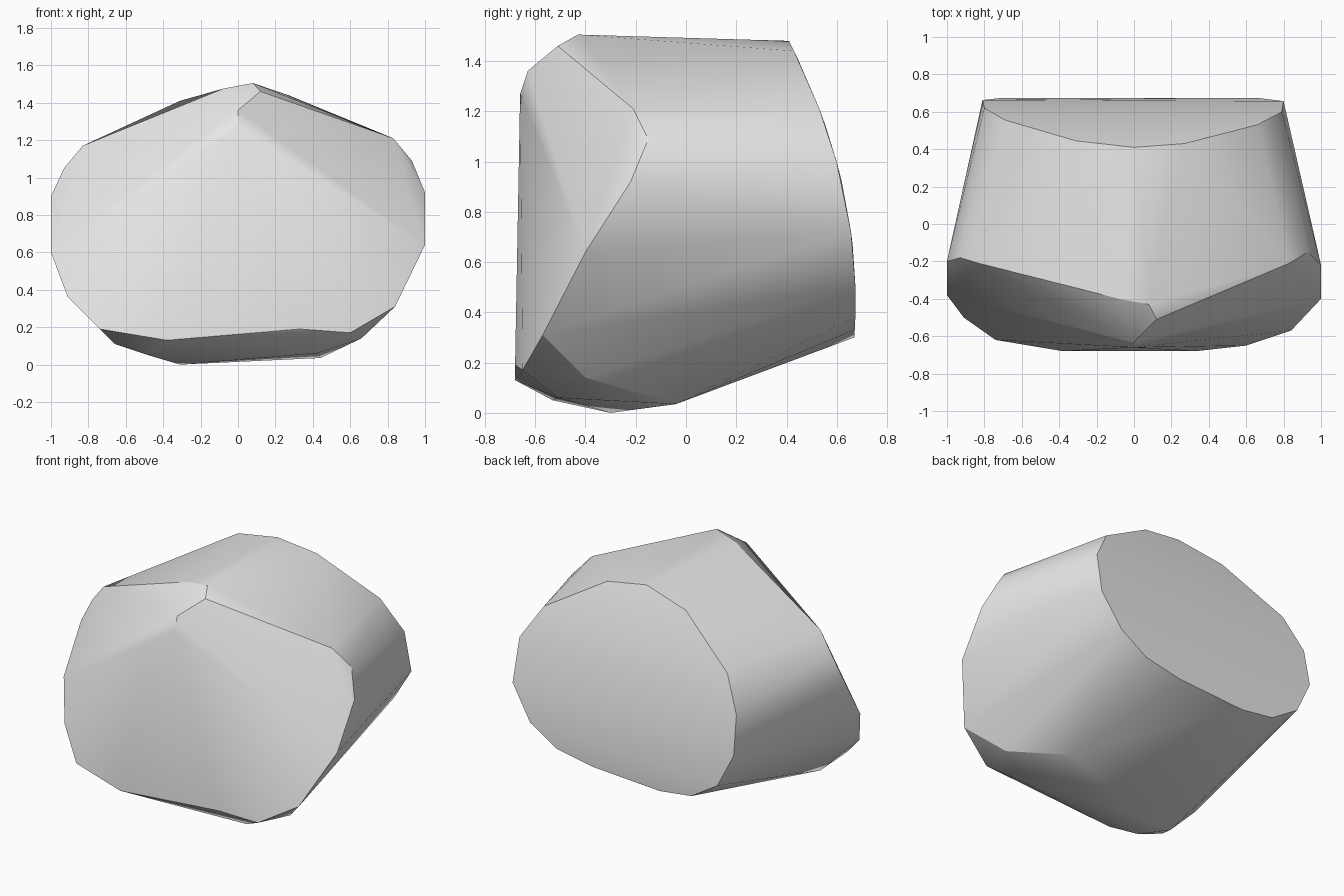
import bpy
import bmesh
import math

default_cube = bpy.data.objects.get("Cube")
if default_cube:
    bpy.data.objects.remove(default_cube, do_unlink=True)


def make_material(name, value):
    """Plain grey material used in both viewport and render."""
    material = bpy.data.materials.new(name)
    material.use_nodes = True
    colour = (value, value, value, 1)
    material.diffuse_color = colour
    shader = material.node_tree.nodes["Principled BSDF"]
    shader.inputs["Base Color"].default_value = colour
    return material


def bowed_back(outline):
    """Place an (x, z) outline on the gently bowed rear face."""
    return [(x, .675 - .25 * (z - .45) ** 2, z) for x, z in outline]


def make_boulder(name, points, material, smooth_angle):
    """Wrap a convex skin around the chiselled corners."""
    bm = bmesh.new()
    for point in points:
        bm.verts.new(point)
    hull = bmesh.ops.convex_hull(bm, input=bm.verts)
    spare = set(hull["geom_interior"] + hull["geom_unused"])
    spare_verts = [item for item in spare if isinstance(item, bmesh.types.BMVert)]
    bmesh.ops.delete(bm, geom=spare_verts, context="VERTS")
    bmesh.ops.recalc_face_normals(bm, faces=bm.faces)

    mesh = bpy.data.meshes.new(name)
    bm.to_mesh(mesh)
    bm.free()
    mesh.materials.append(material)
    boulder = bpy.data.objects.new(name, mesh)
    bpy.context.collection.objects.link(boulder)

    bpy.ops.object.select_all(action="DESELECT")
    boulder.select_set(True)
    bpy.context.view_layer.objects.active = boulder
    bpy.ops.object.shade_smooth_by_angle(angle=smooth_angle)
    return boulder


# Rim of the sloping front face, each side from the top down
front_left = [
    (.83, -.21, 1.21), (.93, -.15, 1.09), (1, -.22, .92),
    (1, -.4, .64), (.84, -.57, .31), (.6, -.65, .17), (.33, -.68, .19),
]
front_right = [
    (-.83, -.21, 1.17), (-.93, -.18, 1.05), (-1, -.2, .9),
    (-1, -.38, .6), (-.91, -.5, .36), (-.74, -.62, .19), (-.38, -.68, .13),
]

# Peak and the nose ridge below it
peak = [
    (.08, -.43, 1.505), (-.08, -.4, 1.475), (.12, -.51, 1.46),
    (0, -.63, 1.36), (0, -.66, 1.27),
]

# Rounded underside
underside = [
    (-.31, -.3, 0), (.44, -.04, .035), (-.48, -.53, .05),
    (.42, -.51, .06), (-.66, -.45, .11), (.66, -.4, .14),
]

# Rim of the rear face
back = bowed_back([
    (0, 1.48), (.27, 1.44), (.66, 1.21), (.79, 1), (.8, .72),
    (.66, .5), (.47, .38), (.21, .33), (-.28, .3), (-.51, .33),
    (-.7, .45), (-.81, .67), (-.8, .92), (-.69, 1.14), (-.31, 1.41),
])

stone = make_material("stone_grey", .8)
make_boulder("boulder", front_left + front_right + peak + underside + back,
             stone, math.radians(30))
